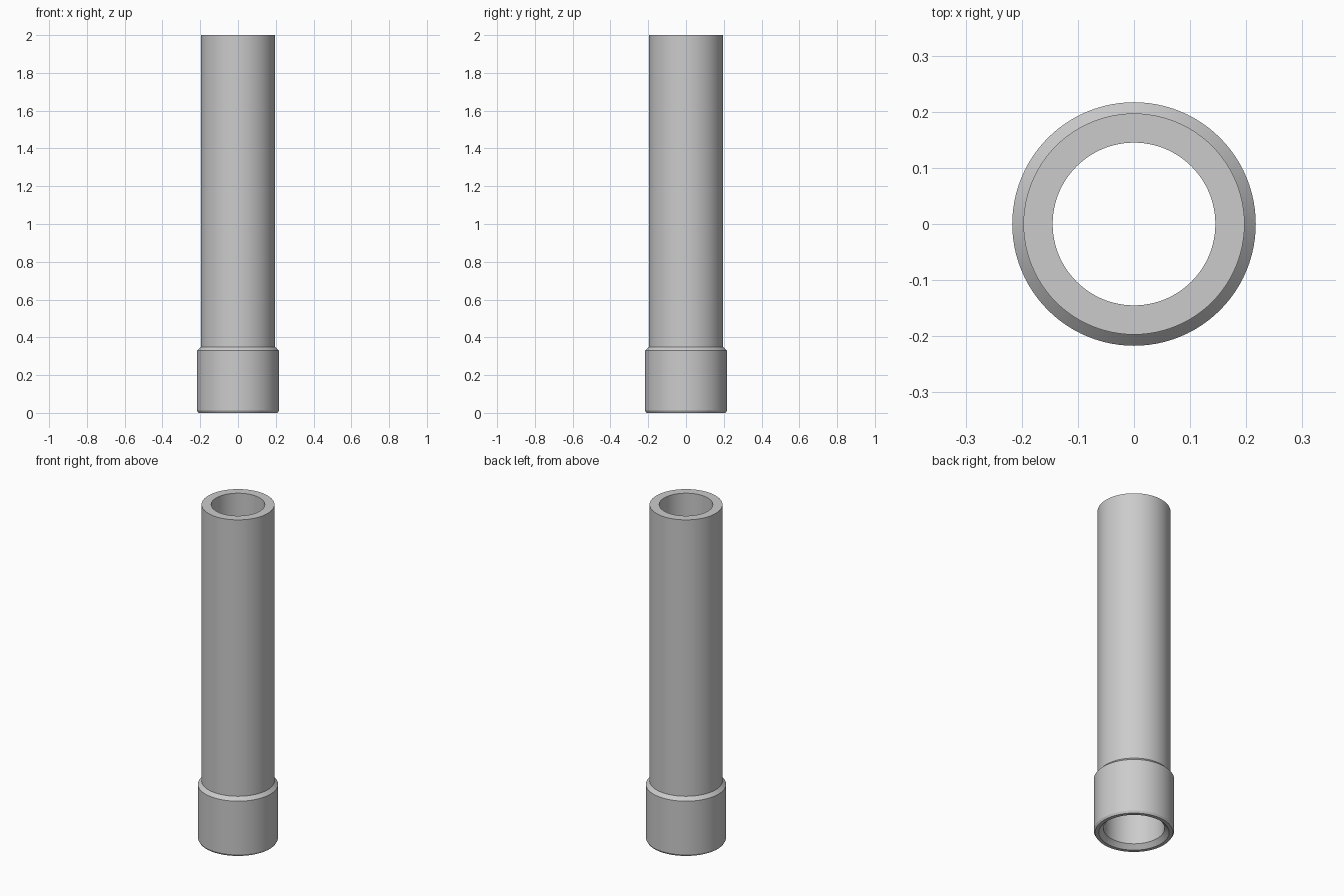
import bpy
import bmesh
import math

cube = bpy.data.objects.get("Cube")
if cube:
    bpy.data.objects.remove(cube, do_unlink=True)

SEGMENTS = 96

# One plain grey for the whole pipe
grey = bpy.data.materials.new("plain_grey")
grey.use_nodes = True
colour = (0.6, 0.6, 0.6, 1)
grey.diffuse_color = colour
grey.node_tree.nodes["Principled BSDF"].inputs["Base Color"].default_value = colour


def lathe(name, profile):
    """Revolve a closed (radius, height) outline around z."""
    bm = bmesh.new()
    rings = []
    for radius, z in profile:
        ring = []
        for i in range(SEGMENTS):
            a = math.tau * i / SEGMENTS
            ring.append(bm.verts.new((radius * math.cos(a), radius * math.sin(a), z)))
        rings.append(ring)
    for lower, upper in zip(rings, rings[1:] + rings[:1]):
        for i in range(SEGMENTS):
            j = (i + 1) % SEGMENTS
            bm.faces.new((lower[i], lower[j], upper[j], upper[i]))
    bmesh.ops.recalc_face_normals(bm, faces=bm.faces)
    mesh = bpy.data.meshes.new(name)
    bm.to_mesh(mesh)
    bm.free()
    mesh.materials.append(grey)
    obj = bpy.data.objects.new(name, mesh)
    bpy.context.collection.objects.link(obj)
    bpy.ops.object.select_all(action="DESELECT")
    obj.select_set(True)
    bpy.context.view_layer.objects.active = obj
    bpy.ops.object.shade_smooth_by_angle(angle=math.radians(25))
    return obj


# Tube with a wider socket collar, chamfered inside and out
outside = [(0.21, 0), (0.217, 0.012), (0.217, 0.33), (0.197, 0.35), (0.197, 2)]
inside = [(0.145, 2), (0.145, 0.35), (0.165, 0.33), (0.165, 0.025), (0.19, 0)]
lathe("socket_pipe", outside + inside)
